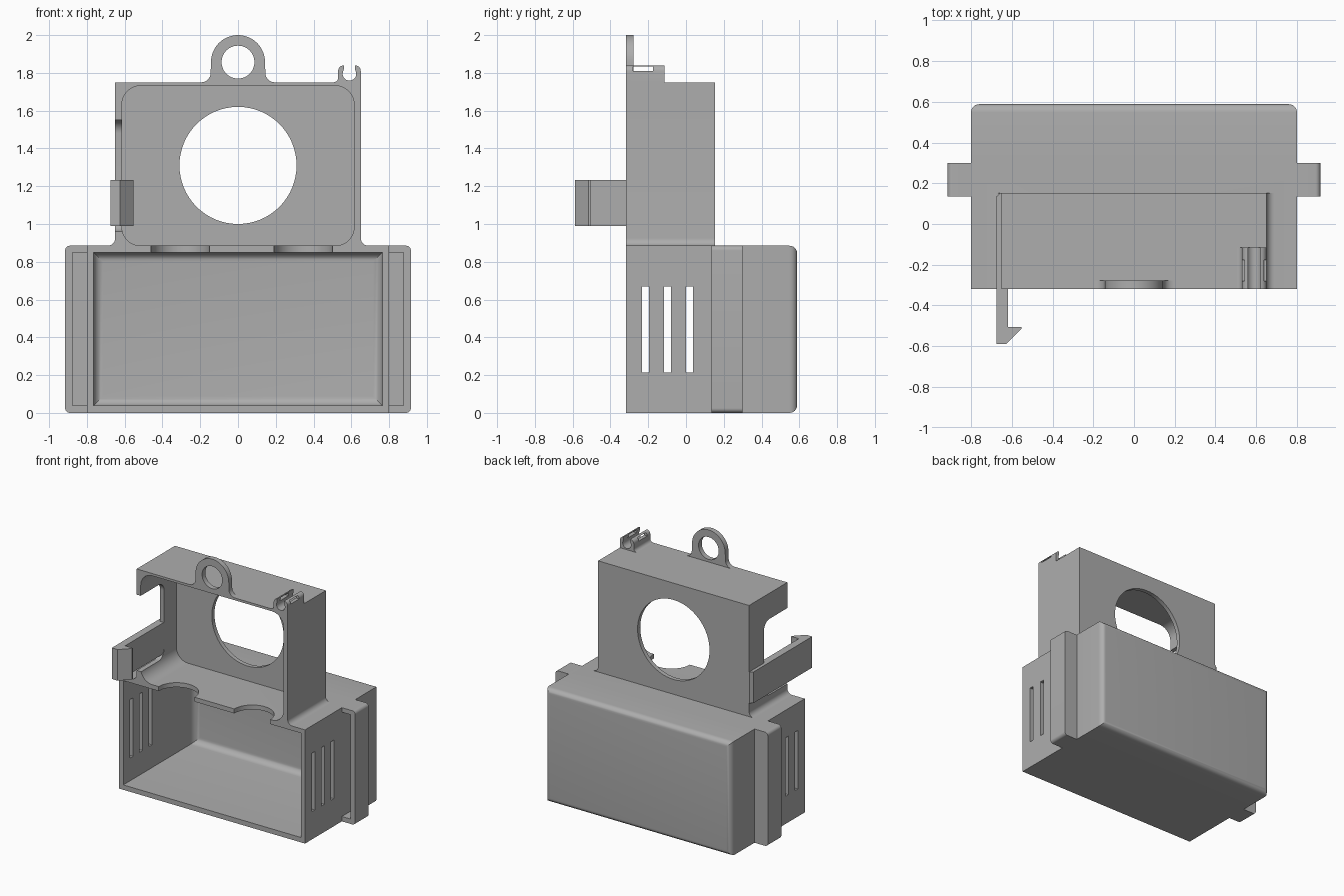
import bpy, bmesh
from math import cos, sin, pi

cube = bpy.data.objects.get("Cube")
if cube:
    bpy.data.objects.remove(cube, do_unlink=True)

grey = bpy.data.materials.new("plain grey plastic")
grey.use_nodes = True
grey.diffuse_color = (0.42, 0.42, 0.42, 1)
grey.node_tree.nodes["Principled BSDF"].inputs["Base Color"].default_value = (0.42, 0.42, 0.42, 1)


def arc(cx, cy, r, start, end, n=10):
    """Points along an arc, angles in degrees."""
    angles = [(start + (end - start) * i / n) * pi / 180 for i in range(n + 1)]
    return [(cx + r * cos(a), cy + r * sin(a)) for a in angles]


def circle(cx, cy, r, n=64):
    return arc(cx, cy, r, 0, 360, n)[:-1]


def rect(u0, u1, v0, v1, r=0):
    """Rectangle profile, with rounded corners if r is given."""
    if not r:
        return [(u0, v0), (u1, v0), (u1, v1), (u0, v1)]
    return (arc(u1 - r, v1 - r, r, 0, 90) + arc(u0 + r, v1 - r, r, 90, 180)
            + arc(u0 + r, v0 + r, r, 180, 270) + arc(u1 - r, v0 + r, r, 270, 360))


def prism(name, profile, axis, lo, hi, back_round=0):
    """Extrude a profile along an axis; optionally round the edges of the back face."""
    place = {"x": lambda u, v, t: (t, u, v),
             "y": lambda u, v, t: (u, t, v),
             "z": lambda u, v, t: (u, v, t)}[axis]
    bm = bmesh.new()
    a = [bm.verts.new(place(u, v, lo)) for u, v in profile]
    b = [bm.verts.new(place(u, v, hi)) for u, v in profile]
    bm.faces.new(a)
    bm.faces.new(b)
    for i in range(len(a)):
        j = (i + 1) % len(a)
        bm.faces.new((a[i], a[j], b[j], b[i]))
    bmesh.ops.recalc_face_normals(bm, faces=bm.faces)
    if back_round:
        edges = [e for e in bm.edges if all(v.co.y > hi - 0.001 for v in e.verts)]
        bmesh.ops.bevel(bm, geom=edges, offset=back_round, segments=6,
                        profile=0.5, affect="EDGES")
    mesh = bpy.data.meshes.new(name)
    bm.to_mesh(mesh)
    bm.free()
    mesh.materials.append(grey)
    obj = bpy.data.objects.new(name, mesh)
    bpy.context.collection.objects.link(obj)
    return obj


def combine(target, tool, operation="DIFFERENCE"):
    """Apply a boolean and discard the tool object."""
    mod = target.modifiers.new("cut", "BOOLEAN")
    mod.operation = operation
    mod.solver = "EXACT"
    mod.object = tool
    bpy.context.view_layer.objects.active = target
    bpy.ops.object.modifier_apply(modifier=mod.name)
    bpy.data.objects.remove(tool, do_unlink=True)


FRONT = -0.318
DECK = 0.885

# Housing: lower box, side rails and upper frame with filleted foot
housing = prism("housing", rect(-0.8, 0.8, 0, DECK), "y", FRONT, 0.588, 0.04)
combine(housing, prism("rails", rect(-0.915, 0.915, 0, DECK, 0.025), "y", 0.135, 0.3), "UNION")
frame = ([(0.69, 0.8)] + arc(0.69, DECK + 0.04, 0.04, 270, 180) + [(0.65, 1.75), (-0.65, 1.75)]
         + arc(-0.69, DECK + 0.04, 0.04, 0, -90) + [(-0.69, 0.8)])
combine(housing, prism("frame", frame, "y", FRONT, 0.153), "UNION")

# Open-fronted chambers
combine(housing, prism("lower_cut", rect(-0.765, 0.765, 0.038, 0.85), "y", -0.5, 0.553, 0.05))
combine(housing, prism("upper_cut", rect(-0.615, 0.615, DECK, 1.732, 0.1), "y", -0.5, 0.12))
combine(housing, prism("lens_cut", circle(0, 1.31, 0.31), "y", 0, 0.3))

# Grooves in the front of the side rails
for u0, u1 in ((-0.875, -0.8), (0.8, 0.875)):
    combine(housing, prism("rail_cut", rect(u0, u1, 0.038, 0.85), "y", 0.05, 0.265))

# Finger notches in the deck
for x in (-0.305, 0.345):
    combine(housing, prism("notch_cut", circle(x, FRONT, 0.155, 48), "z", 0.8, 0.95))

# Vent slots through both side walls
for y in (-0.215, -0.098, 0.018):
    combine(housing, prism("vent_cut", rect(y - 0.018, y + 0.018, 0.215, 0.67), "x", -1, 1))

# Side opening behind the latch
combine(housing, prism("side_cut", rect(-0.6, -0.03, 0.96, 1.55, 0.07), "x", -0.8, -0.5))

# Latch arm with hooked tip
latch = [(-0.675, -0.588), (-0.625, -0.588), (-0.552, -0.515), (-0.552, -0.505),
         (-0.618, -0.505), (-0.618, 0.14), (-0.655, 0.153), (-0.675, 0.135)]
latch_arm = prism("latch_arm", latch, "z", 0.99, 1.232)

# Hanging loop with flared foot
loop = (arc(-0.195, 1.8, 0.05, -90, 0) + arc(0, 1.857, 0.143, 180, 0, 32)
        + arc(0.195, 1.8, 0.05, 180, 270))
hanging_loop = prism("hanging_loop", loop, "y", FRONT, -0.278)
combine(hanging_loop, prism("loop_cut", circle(0, 1.857, 0.087, 48), "y", -0.5, 0))

# Cable clip: two horns around a round channel, pierced by a strap slot
clip = (arc(0.505, 1.775, 0.025, -90, 0, 5) + arc(0.56, 1.81, 0.03, 180, 90, 6)
        + [(0.56, 1.82)] + arc(0.59, 1.795, 0.036, 150, 390, 20) + [(0.62, 1.82)]
        + arc(0.62, 1.81, 0.03, 90, 0, 6) + [(0.65, 1.75)])
cable_clip = prism("cable_clip", clip, "y", FRONT, -0.115)
combine(cable_clip, prism("strap_cut", rect(-0.28, -0.176, 1.81, 1.834), "x", 0.4, 0.8))

# Smooth the curves, keep the edges crisp
bpy.ops.object.select_all(action="DESELECT")
for part in (housing, latch_arm, hanging_loop, cable_clip):
    part.select_set(True)
bpy.context.view_layer.objects.active = housing
bpy.ops.object.shade_smooth_by_angle(angle=0.5)
